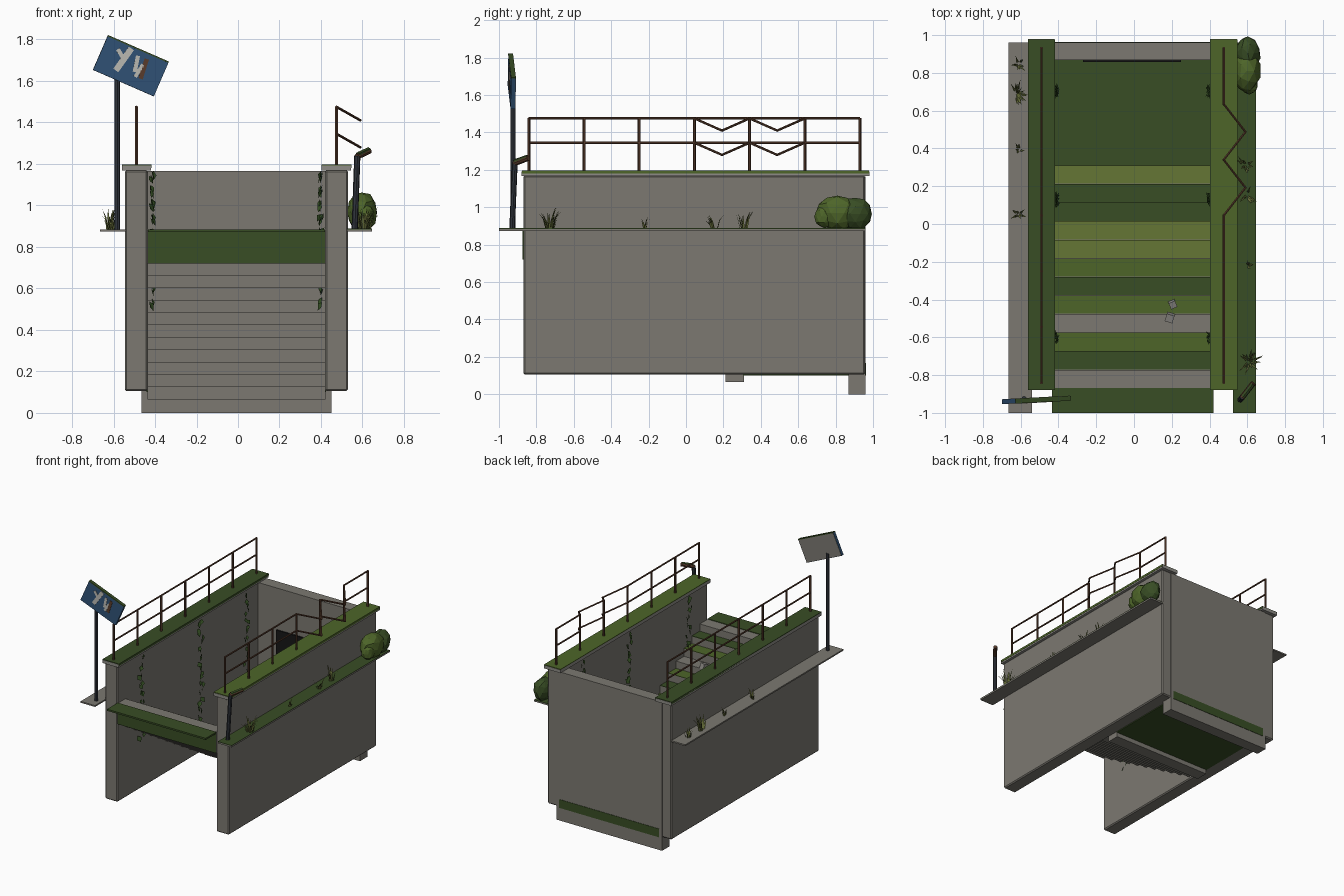
import bpy, bmesh, math, random
from mathutils import Vector, Matrix

if "Cube" in bpy.data.objects:
    bpy.data.objects.remove(bpy.data.objects["Cube"])

random.seed(4)

def mat(name, r, g, b):
    m = bpy.data.materials.new(name)
    m.diffuse_color = (r, g, b, 1)
    m.use_nodes = True
    m.node_tree.nodes["Principled BSDF"].inputs["Base Color"].default_value = m.diffuse_color
    return m

CONC = mat("concrete", .20, .19, .165)
PALE = mat("pale_concrete", .27, .26, .24)
DARK = mat("dark_moss", .04, .075, .018)
MID = mat("mid_moss", .075, .13, .022)
OLIVE = mat("olive_moss", .13, .18, .035)
METAL = mat("dark_metal", .03, .035, .045)
RUST = mat("rust", .10, .045, .025)
BLUE = mat("faded_blue", .03, .085, .18)
PAINT = mat("old_paint", .5, .49, .45)
BLACK = mat("shadow", .008, .008, .008)
LEAF = mat("ivy_leaf", .04, .09, .02)
GRASS = mat("dry_grass", .13, .15, .04)

def finish(name, bm, m):
    me = bpy.data.meshes.new(name)
    bm.to_mesh(me)
    bm.free()
    o = bpy.data.objects.new(name, me)
    bpy.context.collection.objects.link(o)
    me.materials.append(m)
    return o

def box(name, x, y, z, m, bevel=0):
    bm = bmesh.new()
    bmesh.ops.create_cube(bm, size=1)
    for v in bm.verts:
        v.co = Vector([(a[0] + a[1]) / 2 + c * (a[1] - a[0]) for a, c in zip((x, y, z), v.co)])
    if bevel:
        bmesh.ops.bevel(bm, geom=bm.edges[:], offset=bevel, segments=1, affect='EDGES')
    return finish(name, bm, m)

def add_tube(bm, path, r, sides=6):
    for a, b in zip(path, path[1:]):
        a, b = Vector(a), Vector(b)
        d = b - a
        M = Matrix.Translation((a + b) / 2) @ d.to_track_quat('Z', 'Y').to_matrix().to_4x4()
        bmesh.ops.create_cone(bm, cap_ends=True, segments=sides, radius1=r, radius2=r,
                              depth=d.length + r * .5, matrix=M)

def tube(name, path, r, m, sides=6):
    bm = bmesh.new()
    add_tube(bm, path, r, sides)
    return finish(name, bm, m)

# side walls with mossy copings, street ledges
for side, x0, x1, c0, c1, moss in (("left", -.545, -.435, -.56, -.42, DARK),
                                   ("right", .42, .53, .403, .545, MID)):
    box(side + "_wall", (x0, x1), (-.87, .958), (.105, 1.17), CONC, .008)
    box(side + "_coping", (c0, c1), (-.88, .98), (1.168, 1.192), PALE)
    box(side + "_coping_moss", (c0, c1 + .002), (-.878, .978), (1.18, 1.197), moss)
box("left_ledge", (-.665, -.54), (-1, .96), (.874, .885), CONC)
box("right_ledge", (.525, .645), (-1, .96), (.874, .885), CONC)
box("right_ledge_moss", (.525, .645), (-1, .96), (.885, .888), DARK)

# back wall, lower floor, dark doorway
box("back_wall", (-.465, .45), (.868, .96), (0, 1.165), CONC)
box("lower_floor", (-.44, .425), (.305, .963), (.1, .166), DARK)
box("tunnel_opening", (-.27, .25), (.857, .87), (.166, .84), BLACK)

# stairs descending to the back, with moss on the treads
box("top_landing", (-.435, .42), (-1, -.868), (.872, .885), DARK)
box("mossy_top_riser", (-.435, .42), (-.874, -.868), (.72, .878), DARK)
tread_moss = [None, DARK, MID, None, MID, DARK, MID, OLIVE, OLIVE, DARK, DARK, OLIVE]
RUN, RISE = .0983, .0595
for i, m in enumerate(tread_moss):
    y, top = -.87 + RUN * i, .88 - RISE * i
    box(f"step_{i + 1}", (-.437, .422), (y, y + RUN), (top - .16, top), CONC)
    if m:
        box(f"step_moss_{i + 1}", (-.435, .42), (y + .002, y + RUN), (top - .001, top + .004), m)

# handrails: left straight, right dented outwards in two bays
post_y = [-.84 + .295 * i for i in range(7)]
for side, x, dents in (("left", -.49, ()), ("right", .475, (3, 4))):
    bm = bmesh.new()
    for y in post_y:
        add_tube(bm, [(x, y, 1.18), (x, y, 1.475)], .008)
    for z in (1.345, 1.475):
        path = []
        for i, y in enumerate(post_y):
            path.append((x, y, z))
            if i in dents:
                path.append((x + .115, y + .1475, z - .065))
        add_tube(bm, path, .0065)
    finish(side + "_handrail", bm, RUST)

# sign pole and tilted panel with peeling paint
tube("sign_pole", [(-.582, -.925, .88), (-.582, -.925, 1.64)], .014, METAL, 8)
SIGN = (Matrix.Translation((-.517, -.932, 1.672)) @ Matrix.Rotation(math.radians(3), 4, 'Z')
        @ Matrix.Rotation(math.radians(23.5), 4, 'Y'))
def sign_part(name, x, y, z, m, turn=0):
    o = box(name, x, y, z, m)
    c = Vector(((x[0] + x[1]) / 2, 0, (z[0] + z[1]) / 2))
    o.data.transform(SIGN @ Matrix.Translation(c) @ Matrix.Rotation(math.radians(turn), 4, 'Y')
                     @ Matrix.Translation(-c))
sign_part("sign_panel", (-.16, .16), (-.012, .012), (-.09, .088), BLUE)
sign_part("sign_back", (-.158, .158), (.011, .014), (-.088, .086), CONC)
sign_part("sign_top_moss", (-.16, .16), (-.013, .013), (.086, .093), DARK)
for k, (cx, cz, w, h, t, m) in enumerate(((-.045, .015, .03, .13, 12, PAINT),
                                          (-.07, .035, .02, .05, -55, PAINT),
                                          (.02, .02, .02, .08, -12, PAINT),
                                          (.045, -.005, .018, .07, 8, PAINT),
                                          (.062, .012, .022, .10, -6, RUST))):
    sign_part(f"paint_flake_{k + 1}", (cx - w / 2, cx + w / 2), (-.0145, -.011),
              (cz - h / 2, cz + h / 2), m, t)

# snapped post on the right
tube("broken_post", [(.562, -.93, .88), (.575, -.915, 1.235)], .015, METAL, 8)
tube("broken_post_tip", [(.575, -.915, 1.235), (.63, -.845, 1.262)], .015, RUST, 8)
tube("broken_post_moss", [(.58, -.912, 1.246), (.628, -.85, 1.268)], .0125, DARK, 6)

# low-poly bush
for k, (c, s, m) in enumerate((((.597, .81, .968), (.075, .115, .1), MID),
                               ((.602, .905, .965), (.07, .092, .09), DARK),
                               ((.61, .74, .95), (.05, .055, .065), MID))):
    bm = bmesh.new()
    bmesh.ops.create_icosphere(bm, subdivisions=2, radius=1)
    for v in bm.verts:
        v.co = Vector([a + b * q * 1.0 for a, b, q in zip(c, s, v.co * random.uniform(.9, 1.04))])
    finish(f"bush_{k + 1}", bm, m)

# grass tufts on the ledges
def tuft(name, x, y, n, h, spread):
    bm = bmesh.new()
    for _ in range(n):
        a = random.uniform(0, math.tau)
        d = Vector((math.cos(a), math.sin(a), 0))
        side = Vector((-d.y, d.x, 0)) * .006
        p = Vector((x, y, .882)) + d * random.uniform(0, spread * .5)
        hh = h * random.uniform(.5, 1)
        mid = p + d * spread * .3 + Vector((0, 0, hh * .6))
        tip = p + d * spread * random.uniform(.5, 1) + Vector((0, 0, hh))
        v = [bm.verts.new(q) for q in (p - side, p + side, mid + side * .7, mid - side * .7, tip)]
        bm.faces.new(v[:4])
        bm.faces.new((v[3], v[2], v[4]))
    finish(name, bm, GRASS)
for k, t in enumerate(((-.62, .69, 22, .11, .055), (-.61, .84, 8, .08, .04), (-.61, .39, 6, .07, .03),
                       (-.61, .05, 8, .08, .035), (.61, -.73, 18, .12, .055), (.6, -.22, 6, .08, .025),
                       (.595, .15, 9, .08, .045), (.59, .31, 9, .11, .045))):
    tuft(f"grass_tuft_{k + 1}", *t)

# ivy strands hanging on the inner wall faces
def ivy(name, x, y, inward, n):
    bm = bmesh.new()
    for i in range(n):
        for j in range(2):
            s = random.uniform(.016, .026)
            o = Vector((x + inward * random.uniform(.006, .022), y + random.uniform(-.025, .025),
                        1.145 - .068 * i - .02 * j))
            R = Matrix.Rotation(random.uniform(-.7, .7), 3, 'Z') @ Matrix.Rotation(random.uniform(-.7, .7), 3, 'X')
            pts = [(0, 0, s), (inward * .4 * s, .8 * s, .2 * s), (inward * .5 * s, 0, -s), (inward * .4 * s, -.8 * s, .2 * s)]
            v = [bm.verts.new(o + R @ Vector(p)) for p in pts]
            bm.faces.new((v[0], v[1], v[2]))
            bm.faces.new((v[0], v[2], v[3]))
    finish(name, bm, LEAF)
for side, x, inward in (("left", -.433, 1), ("right", .418, -1)):
    for k, (y, n) in enumerate(((-.6, 10), (.13, 12), (.7, 11))):
        ivy(f"{side}_ivy_{k + 1}", x, y, inward, n)

# rubble on the stairs
for k, (x, y, z, s, r) in enumerate(((.205, -.425, .655, .036, .4), (.19, -.495, .715, .042, -.3))):
    o = box(f"rubble_{k + 1}", (-s / 2, s / 2), (-s / 2, s / 2), (-s / 2, s / 2), PALE)
    o.data.transform(Matrix.Translation((x, y, z)) @ Matrix.Rotation(r, 4, 'Z') @ Matrix.Rotation(.3, 4, 'X'))
